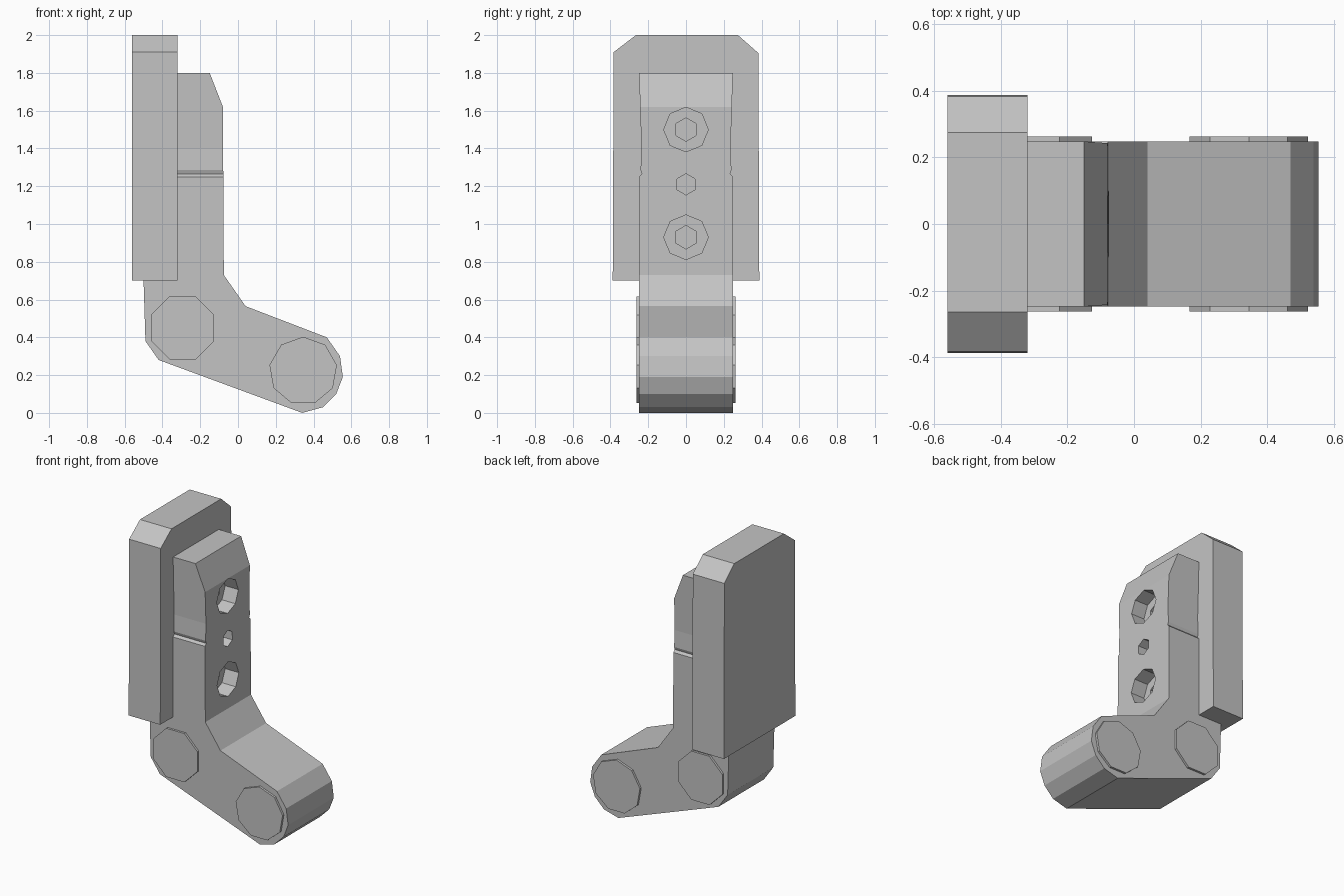
import bpy, bmesh
from math import cos, sin, pi
from mathutils import Vector

cube = bpy.data.objects.get("Cube")
if cube:
    bpy.data.objects.remove(cube)

grey = bpy.data.materials.new("plain grey")
grey.use_nodes = True
colour = (0.55, 0.55, 0.55, 1)
grey.diffuse_color = colour
grey.node_tree.nodes["Principled BSDF"].inputs["Base Color"].default_value = colour


def polygon(cu, cv, radius, sides, turn=0.0):
    """Regular outline around a centre."""
    return [(cu + radius * cos(turn + 2 * pi * i / sides),
             cv + radius * sin(turn + 2 * pi * i / sides)) for i in range(sides)]


def prism(name, outline, axis, low, high, cuts=()):
    """Extrude an outline along x or y, with optional cuts: (height, y scale)."""
    bm = bmesh.new()
    place = (lambda u, v: (low, u, v)) if axis == "x" else (lambda u, v: (u, low, v))
    face = bm.faces.new([bm.verts.new(place(u, v)) for u, v in outline])
    top = bmesh.ops.extrude_face_region(bm, geom=[face])["geom"]
    step = Vector((high - low, 0, 0)) if axis == "x" else Vector((0, high - low, 0))
    bmesh.ops.translate(bm, vec=step, verts=[g for g in top if isinstance(g, bmesh.types.BMVert)])
    for height, scale in cuts:
        bmesh.ops.bisect_plane(bm, geom=bm.verts[:] + bm.edges[:] + bm.faces[:],
                               plane_co=(0, 0, height), plane_no=(0, 0, 1))
    for height, scale in cuts:
        for v in bm.verts:
            if abs(v.co.z - height) < 0.002:
                v.co.y *= scale
    bmesh.ops.recalc_face_normals(bm, faces=bm.faces[:])
    mesh = bpy.data.meshes.new(name)
    bm.to_mesh(mesh)
    bm.free()
    mesh.materials.append(grey)
    obj = bpy.data.objects.new(name, mesh)
    bpy.context.collection.objects.link(obj)
    return obj


def drill(target, z, radius, sides, depth_x):
    """Cut a faceted hole into the upright from its +x face."""
    cutter = prism("hole_cutter", polygon(0, z, radius, sides, pi / 2), "x", depth_x, 0.1)
    cutter.hide_render = True
    mod = target.modifiers.new("hole", "BOOLEAN")
    mod.operation = "DIFFERENCE"
    mod.solver = "EXACT"
    mod.object = cutter
    bpy.context.view_layer.objects.active = target
    bpy.ops.object.modifier_apply(modifier=mod.name)
    bpy.data.objects.remove(cutter)


# Bent bracket: upright, elbow and rounded arm, with a shallow side groove
bracket_outline = [
    (-0.32, 1.8), (-0.15, 1.8), (-0.08, 1.62), (-0.075, 0.73), (0.04, 0.565),
    (0.47, 0.4), (0.54, 0.3), (0.555, 0.19), (0.52, 0.1), (0.45, 0.03),
    (0.34, 0), (-0.42, 0.28), (-0.49, 0.38), (-0.5, 0.7), (-0.32, 0.7)]
bracket = prism("bracket", bracket_outline, "y", -0.248, 0.248,
                cuts=[(1.25, 1.0), (1.265, 0.94), (1.285, 0.97), (1.4, 0.95), (1.62, 0.98)])

# Two counterbored screw holes and a small hole between them
for z in (1.5, 0.93):
    drill(bracket, z, 0.118, 8, -0.18)
    drill(bracket, z, 0.062, 6, -0.34)
drill(bracket, 1.21, 0.056, 6, -0.34)

# Backing pad with clipped upper corners
prism("pad", [(-0.388, 0.7), (0.388, 0.7), (0.383, 1.905), (0.275, 2),
              (-0.265, 2), (-0.383, 1.91)], "x", -0.56, -0.32)

# Pivot pins that stand slightly proud of both sides
prism("elbow_pin", polygon(-0.293, 0.45, 0.181, 8, pi / 8), "y", -0.263, 0.263)
prism("arm_pin", polygon(0.345, 0.222, 0.181, 9, pi / 2), "y", -0.263, 0.263)
